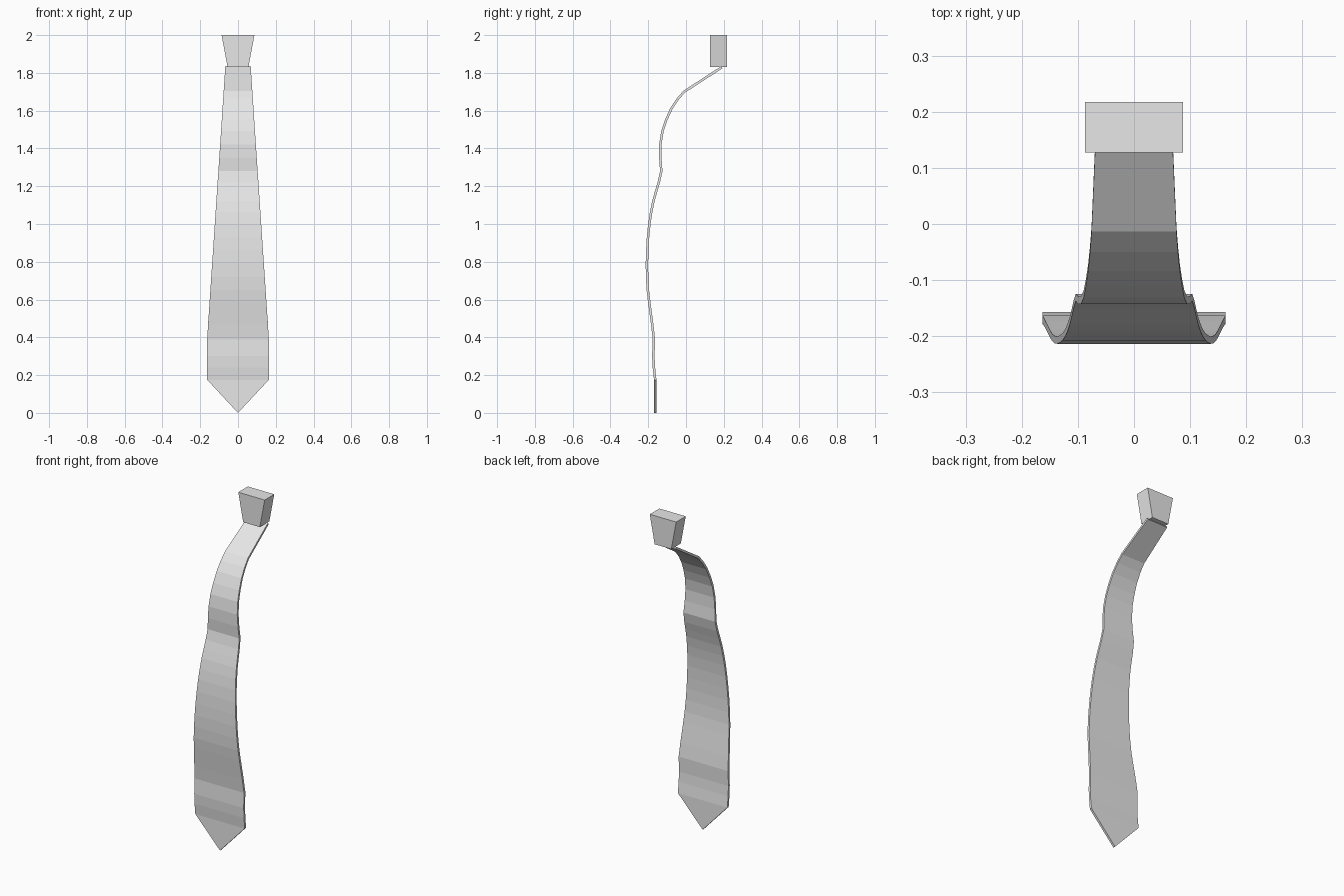
import bpy, bmesh
from mathutils import Vector

if "Cube" in bpy.data.objects:
    bpy.data.objects.remove(bpy.data.objects["Cube"])

grey = bpy.data.materials.new("light_grey")
grey.diffuse_color = (0.8, 0.8, 0.8, 1)
grey.use_nodes = True
grey.node_tree.nodes["Principled BSDF"].inputs["Base Color"].default_value = grey.diffuse_color


def finish(bm, name):
    bmesh.ops.recalc_face_normals(bm, faces=bm.faces)
    me = bpy.data.meshes.new(name)
    bm.to_mesh(me)
    bm.free()
    me.materials.append(grey)
    ob = bpy.data.objects.new(name, me)
    bpy.context.collection.objects.link(ob)


# Blade: side profile (y, z) from tip to neck, swept across the tapering width
path = [(-0.163, 0.0), (-0.163, 0.175), (-0.170, 0.24), (-0.173, 0.30), (-0.170, 0.39),
        (-0.179, 0.47), (-0.187, 0.53), (-0.195, 0.59), (-0.202, 0.65), (-0.206, 0.72),
        (-0.207, 0.79), (-0.205, 0.86), (-0.201, 0.93), (-0.194, 1.00), (-0.185, 1.06),
        (-0.173, 1.12), (-0.159, 1.17), (-0.144, 1.22), (-0.131, 1.28), (-0.136, 1.35),
        (-0.136, 1.42), (-0.125, 1.49), (-0.105, 1.55), (-0.078, 1.61), (-0.045, 1.66),
        (-0.010, 1.70), (0.190, 1.83)]
HALF_THICK = 0.0065


def half_width(z):
    return 0.163 if z < 0.4 else 0.163 + (0.067 - 0.163) * (z - 0.4) / 1.43


bm = bmesh.new()
rows = []
for i, (y, z) in enumerate(path):
    a = Vector(path[max(i - 1, 0)])
    b = Vector(path[min(i + 1, len(path) - 1)])
    t = (b - a).normalized()
    n = Vector((-t.y, t.x)) * HALF_THICK
    if i == 0:
        n.y = 0
    w = 0 if i == 0 else half_width(z)
    xs = (0,) if i == 0 else (-w, 0, w)
    rows.append([[bm.verts.new((x, y + s * n.x, z + s * n.y)) for x in xs] for s in (1, -1)])

# Pointed tip
(tf,), (tb,) = rows[0]
f, b = rows[1]
for j in (0, 1):
    bm.faces.new((tf, f[j], f[j + 1]))
    bm.faces.new((tb, b[j], b[j + 1]))
for j in (0, 2):
    bm.faces.new((tf, f[j], b[j], tb))
# Ribbon segments with front, back and side edges
for (f0, b0), (f1, b1) in zip(rows[1:], rows[2:]):
    for lo, hi in ((f0, f1), (b0, b1)):
        for j in (0, 1):
            bm.faces.new((lo[j], lo[j + 1], hi[j + 1], hi[j]))
    for j in (0, 2):
        bm.faces.new((f0[j], f1[j], b1[j], b0[j]))
# Neck end cap
f, b = rows[-1]
for j in (0, 1):
    bm.faces.new((f[j], f[j + 1], b[j + 1], b[j]))
finish(bm, "tie_blade")

# Knot: box narrowing towards the bottom
bm = bmesh.new()
bmesh.ops.create_cube(bm, size=1)
for v in bm.verts:
    top = v.co.z > 0
    v.co = Vector((v.co.x * 2 * (0.087 if top else 0.055),
                   0.172 + v.co.y * 0.09, 2.0 if top else 1.83))
finish(bm, "tie_knot")
